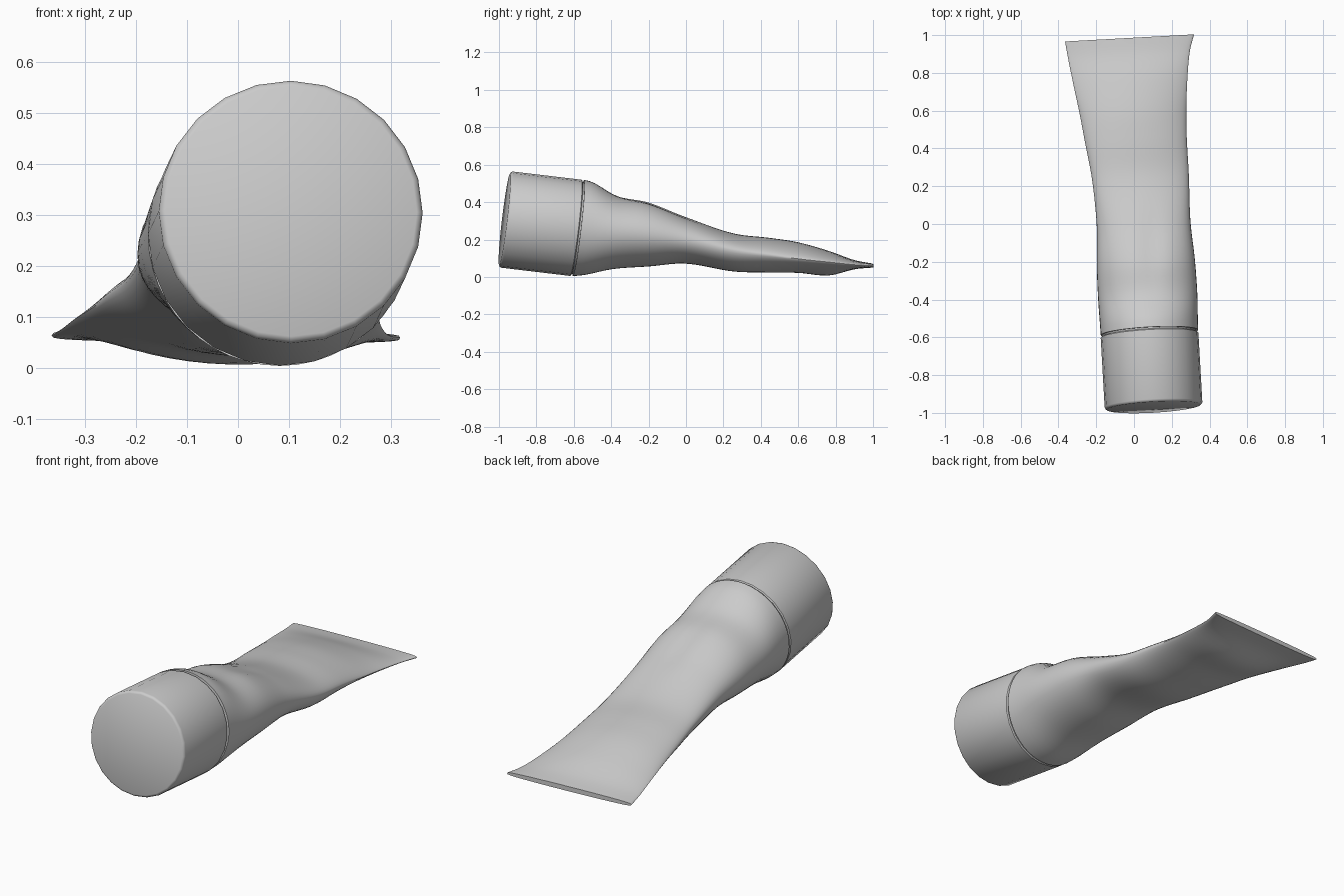
import bpy, bmesh, math
from mathutils import Vector

if "Cube" in bpy.data.objects:
    bpy.data.objects.remove(bpy.data.objects["Cube"])

FRONT = Vector((0.104, -0.97, 0.308))   # centre of cap face
BACK = Vector((0.082, -0.584, 0.262))   # centre of cap rim
RADIUS = 0.259
SIDES = 48


def finish(bm, name, angle):
    bmesh.ops.recalc_face_normals(bm, faces=bm.faces)
    mesh = bpy.data.meshes.new(name)
    bm.to_mesh(mesh)
    bm.free()
    obj = bpy.data.objects.new(name, mesh)
    bpy.context.collection.objects.link(obj)
    bpy.ops.object.select_all(action='DESELECT')
    obj.select_set(True)
    bpy.context.view_layer.objects.active = obj
    bpy.ops.object.shade_smooth_by_angle(angle=math.radians(angle))
    return obj


def lathe(name, start, end, profile, sides):
    """Rings of (distance along axis, radius), closed at both ends."""
    axis = (end - start).normalized()
    u = Vector((1, 0, 0)) - axis * axis.x
    u.normalize()
    v = axis.cross(u)
    bm = bmesh.new()
    rings = []
    for d, r in profile:
        ring = []
        for i in range(sides):
            a = 2 * math.pi * i / sides
            ring.append(bm.verts.new(start + axis * d + (u * math.cos(a) + v * math.sin(a)) * r))
        rings.append(ring)
    skin(bm, rings)
    return finish(bm, name, 40)


def skin(bm, rings):
    n = len(rings[0])
    for a, b in zip(rings, rings[1:]):
        for i in range(n):
            j = (i + 1) % n
            bm.faces.new((a[i], a[j], b[j], b[i]))
    bm.faces.new(rings[0])
    bm.faces.new(rings[-1])


def spline(rows, y):
    """Cubic interpolation of every column of rows at y."""
    k = max(i for i in range(len(rows) - 1) if rows[i][0] <= y + 1e-9)
    a, b = rows[k], rows[k + 1]
    p, q = rows[max(k - 1, 0)], rows[min(k + 2, len(rows) - 1)]
    h = b[0] - a[0]
    t = (y - a[0]) / h
    out = []
    for c in range(1, len(a)):
        m0 = (b[c] - p[c]) / (b[0] - p[0]) * h
        m1 = (q[c] - a[c]) / (q[0] - a[0]) * h
        out.append((2*t**3 - 3*t**2 + 1) * a[c] + (t**3 - 2*t**2 + t) * m0
                   + (3*t**2 - 2*t**3) * b[c] + (t**3 - t**2) * m1)
    return out


# Screw cap, with a softened front edge
L = (BACK - FRONT).length
lathe("cap", FRONT, BACK, [(0, RADIUS - 0.012), (0.004, RADIUS - 0.004), (0.013, RADIUS),
                           (L - 0.005, RADIUS), (L, RADIUS - 0.005)], 24)

# Neck seen in the seam between cap and tube
lathe("neck", BACK, BACK + (BACK - FRONT), [(-0.02, RADIUS - 0.012), (0.03, RADIUS - 0.012)], SIDES)

# Squeezed tube: y, left x, right x, left z, right z, top z, bottom z, edge sharpness
ROWS = [
    (-0.575, -0.176, 0.340, 0.262, 0.262, 0.519, 0.005, 1.0),
    (-0.52, -0.180, 0.338, 0.256, 0.256, 0.505, 0.010, 1.0),
    (-0.38, -0.190, 0.335, 0.240, 0.240, 0.435, 0.042, 1.0),
    (-0.20, -0.197, 0.322, 0.225, 0.225, 0.403, 0.056, 1.0),
    (0.00, -0.197, 0.299, 0.200, 0.195, 0.322, 0.071, 1.0),
    (0.25, -0.222, 0.290, 0.165, 0.140, 0.233, 0.030, 1.1),
    (0.45, -0.260, 0.279, 0.138, 0.115, 0.208, 0.024, 1.25),
    (0.60, -0.288, 0.277, 0.117, 0.095, 0.185, 0.022, 1.4),
    (0.76, -0.322, 0.283, 0.095, 0.078, 0.140, 0.008, 1.5),
    (0.90, -0.350, 0.296, 0.073, 0.064, 0.090, 0.042, 1.0),
    (0.985, -0.365, 0.318, 0.065, 0.060, 0.074, 0.050, 0.5),
]
bm = bmesh.new()
rings = []
STEPS = 48
for s in range(STEPS + 1):
    y = ROWS[0][0] + (ROWS[-1][0] - ROWS[0][0]) * s / STEPS
    xl, xr, zl, zr, top, bot, sharp = spline(ROWS, min(y, ROWS[-1][0]))
    cx, w = (xl + xr) / 2, (xr - xl) / 2
    lean = 0.118 * max(0.0, 1 - (y - ROWS[0][0]) / 0.4)
    dent = 0.012 * math.exp(-((y + 0.15) / 0.2) ** 2)
    ring = []
    for i in range(SIDES):
        a = 2 * math.pi * i / SIDES
        c, sn = math.cos(a), math.sin(a)
        x = cx + w * c
        edge = zl + (zr - zl) * (c + 1) / 2
        mid = (zl + zr) / 2
        reach = (top - mid) if sn > 0 else (bot - mid)
        z = edge + reach * abs(sn) ** sharp
        if sn > 0:
            z -= dent * math.exp(-((x - 0.09) / 0.06) ** 2)
        ring.append(bm.verts.new((x, y + 0.055 * (x - cx) + lean * (z - mid), z)))
    rings.append(ring)
skin(bm, rings)
finish(bm, "tube", 45)
